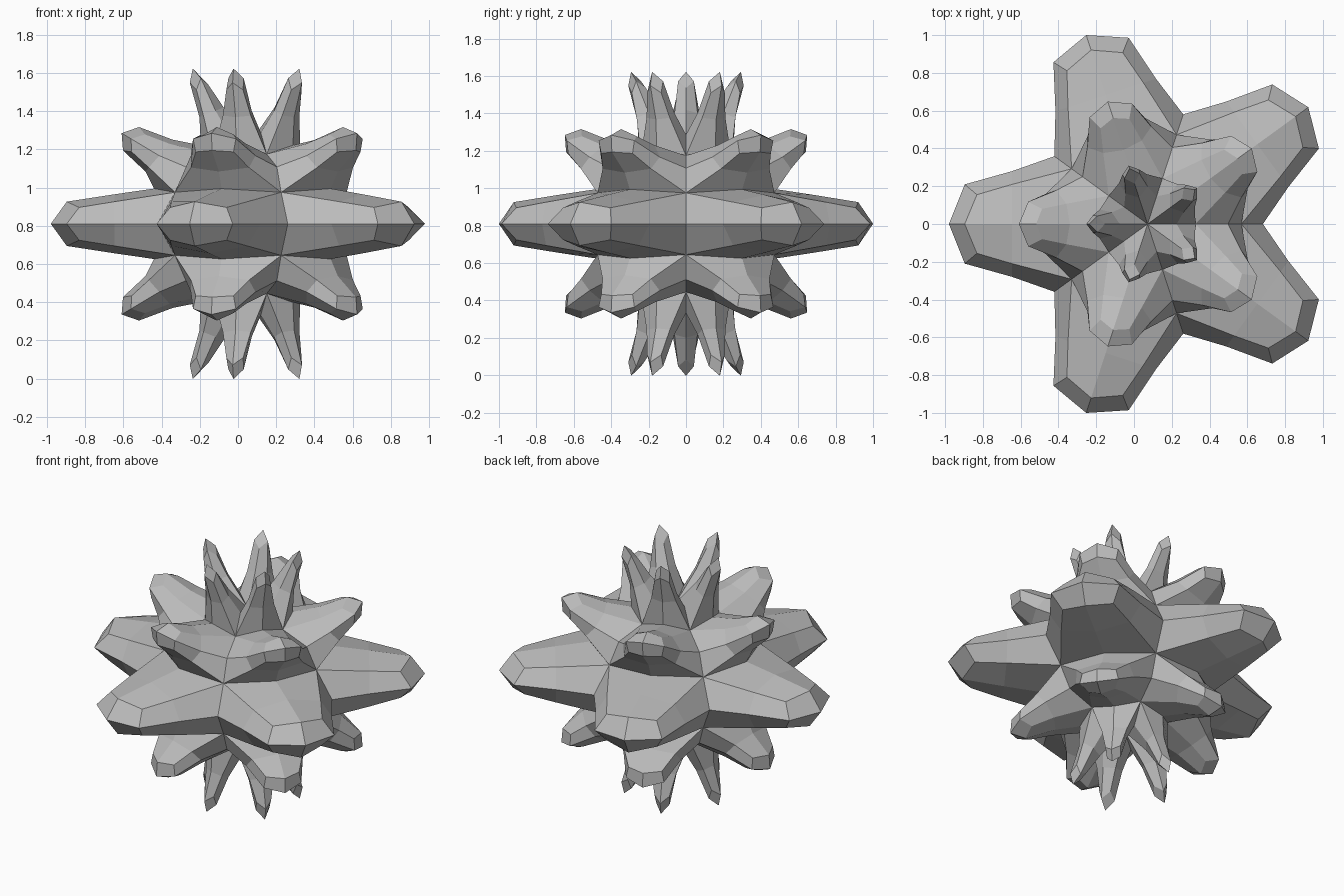
import bpy, bmesh
from math import sin, cos, radians
from mathutils import Vector

if "Cube" in bpy.data.objects:
    bpy.data.objects.remove(bpy.data.objects["Cube"])

SIDES = 5
RADIUS = 0.5
CENTRE = Vector((0.072, 0, 0.81))

# Plain grey material
grey = bpy.data.materials.new("plain_grey")
grey.use_nodes = True
colour = (0.5, 0.5, 0.5, 1)
grey.diffuse_color = colour
grey.node_tree.nodes["Principled BSDF"].inputs["Base Color"].default_value = colour

# Core: five-sided ball with two poles and four rings
bm = bmesh.new()
top = bm.verts.new((0, 0, RADIUS))
bottom = bm.verts.new((0, 0, -RADIUS))
rings = []
for lat in (54, 18, -18, -54):
    r, z = RADIUS * cos(radians(lat)), RADIUS * sin(radians(lat))
    rings.append([bm.verts.new((r * cos(radians(72 * i)), r * sin(radians(72 * i)), z))
                  for i in range(SIDES)])
for i in range(SIDES):
    j = (i + 1) % SIDES
    bm.faces.new((top, rings[0][i], rings[0][j]))
    bm.faces.new((bottom, rings[3][j], rings[3][i]))
    for a, b in zip(rings, rings[1:]):
        bm.faces.new((a[i], b[i], b[j], a[j]))


def reach(face):
    """Outward shift, vertical shift and tip scale of the arm grown from a face."""
    height = face.calc_center_median().z
    sign = 1 if height > 0 else -1
    if abs(height) < 0.1:
        return 0.667, 0, 1          # broad middle arms
    if len(face.verts) == 4:
        return 0.37, 0.195 * sign, 0.65   # slanted arms
    return 0.15, 0.376 * sign, 0.62       # pole spikes


# Grow one arm from every face
for face in bmesh.ops.extrude_discrete_faces(bm, faces=bm.faces[:])["faces"]:
    out, up, scale = reach(face)
    mid = face.calc_center_median()
    shift = Vector((mid.x, mid.y, 0)).normalized() * out + Vector((0, 0, up))
    for v in face.verts:
        v.co = mid + (v.co - mid) * scale + shift

# Deepen the valleys between the slanted arms and the spikes
for v in [top, bottom] + rings[0] + rings[3]:
    v.co *= 0.8

bmesh.ops.recalc_face_normals(bm, faces=bm.faces[:])
mesh = bpy.data.meshes.new("spiked_star")
bm.to_mesh(mesh)
bm.free()
mesh.materials.append(grey)

star = bpy.data.objects.new("spiked_star", mesh)
star.location = CENTRE
bpy.context.collection.objects.link(star)

# One rounding step, kept faceted
rounding = star.modifiers.new("rounding", 'SUBSURF')
rounding.levels = rounding.render_levels = 1
rounding.use_limit_surface = False
